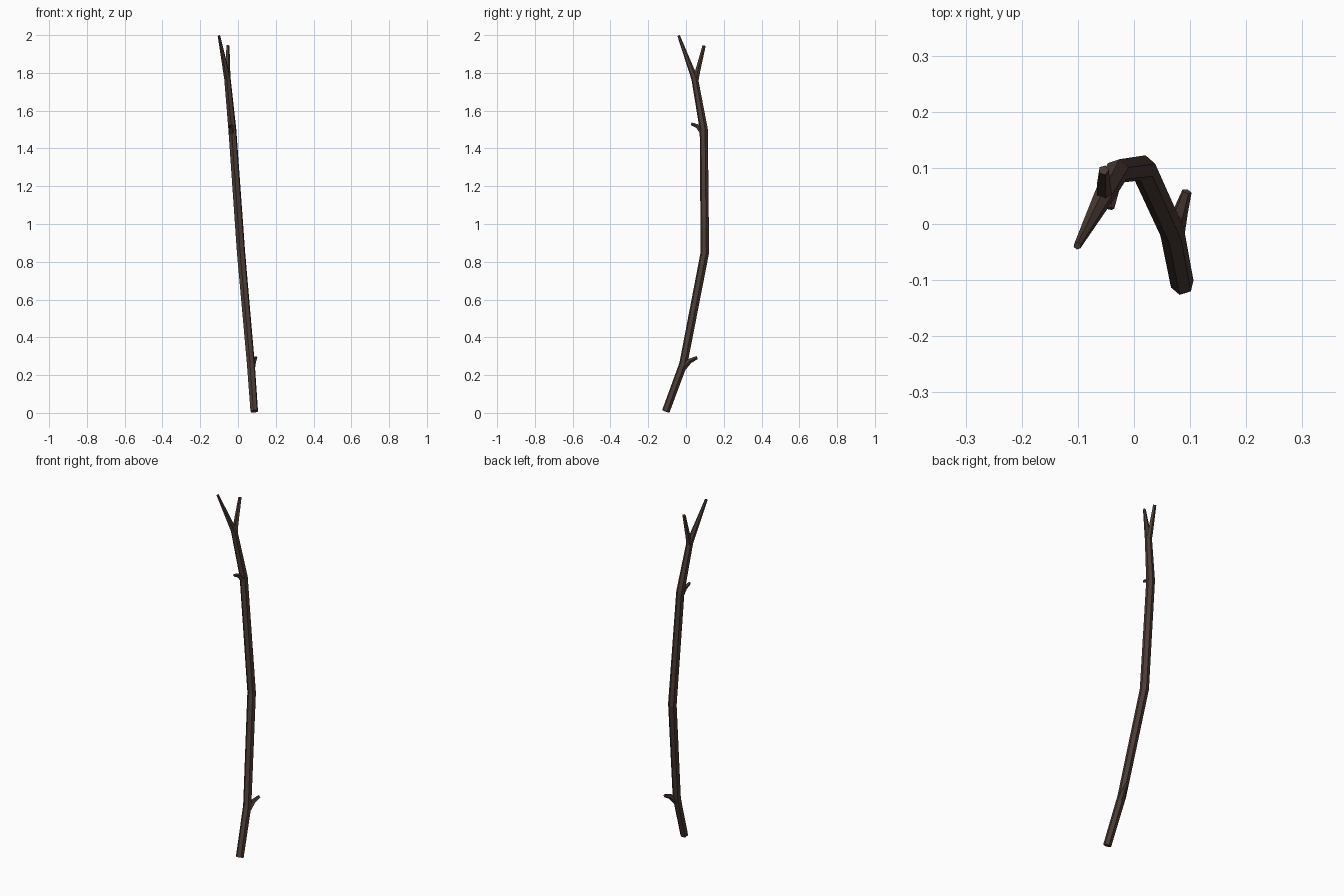
import bpy, bmesh, math
from mathutils import Vector

if "Cube" in bpy.data.objects:
    bpy.data.objects.remove(bpy.data.objects["Cube"])

bark = bpy.data.materials.new("bark")
bark.diffuse_color = (0.07, 0.045, 0.036, 1)
bark.use_nodes = True
bark.node_tree.nodes["Principled BSDF"].inputs["Base Color"].default_value = bark.diffuse_color


def limb(name, pts, sides=6, turn=0.0):
    """Faceted tapering tube through (x, y, z, radius) points, mitred at bends."""
    bm = bmesh.new()
    ps = [Vector(p[:3]) for p in pts]
    rings = []
    side = None
    for i, p in enumerate(ps):
        a = (p - ps[i - 1]).normalized() if i else (ps[1] - p).normalized()
        b = (ps[i + 1] - p).normalized() if i < len(ps) - 1 else a
        d = (a + b).normalized()
        ref = side if side else Vector((1, 0, 0))
        side = (ref - d * ref.dot(d)).normalized()
        up = d.cross(side)
        ring = []
        for k in range(sides):
            t = turn + 2 * math.pi * k / sides
            ring.append(bm.verts.new(p + pts[i][3] * (side * math.cos(t) + up * math.sin(t))))
        rings.append(ring)
    for lo, hi in zip(rings, rings[1:]):
        for k in range(sides):
            n = (k + 1) % sides
            bm.faces.new((lo[k], lo[n], hi[n], hi[k]))
    bm.faces.new(rings[0][::-1])
    bm.faces.new(rings[-1])
    bmesh.ops.recalc_face_normals(bm, faces=bm.faces)
    me = bpy.data.meshes.new(name)
    bm.to_mesh(me)
    bm.free()
    me.materials.append(bark)
    ob = bpy.data.objects.new(name, me)
    bpy.context.collection.objects.link(ob)
    return ob


# Main stem continuing into the long fork
limb("main_stem", [
    (0.086, -0.107, 0.008, 0.021),
    (0.068, -0.014, 0.26, 0.022),
    (0.016, 0.100, 0.85, 0.023),
    (-0.030, 0.094, 1.50, 0.022),
    (-0.056, 0.046, 1.77, 0.018),
    (-0.101, -0.039, 1.997, 0.007)], turn=0.3)

# Short fork at the top
limb("short_fork", [
    (-0.053, 0.050, 1.75, 0.015),
    (-0.055, 0.062, 1.81, 0.014),
    (-0.054, 0.096, 1.945, 0.009)], sides=5)

# Side twigs with flared bases
limb("lower_twig", [
    (0.073, -0.014, 0.24, 0.018),
    (0.082, 0.020, 0.275, 0.014),
    (0.094, 0.058, 0.293, 0.009)], sides=5)
limb("upper_twig", [
    (-0.030, 0.090, 1.485, 0.018),
    (-0.038, 0.062, 1.517, 0.012),
    (-0.043, 0.028, 1.530, 0.008)], sides=5)
